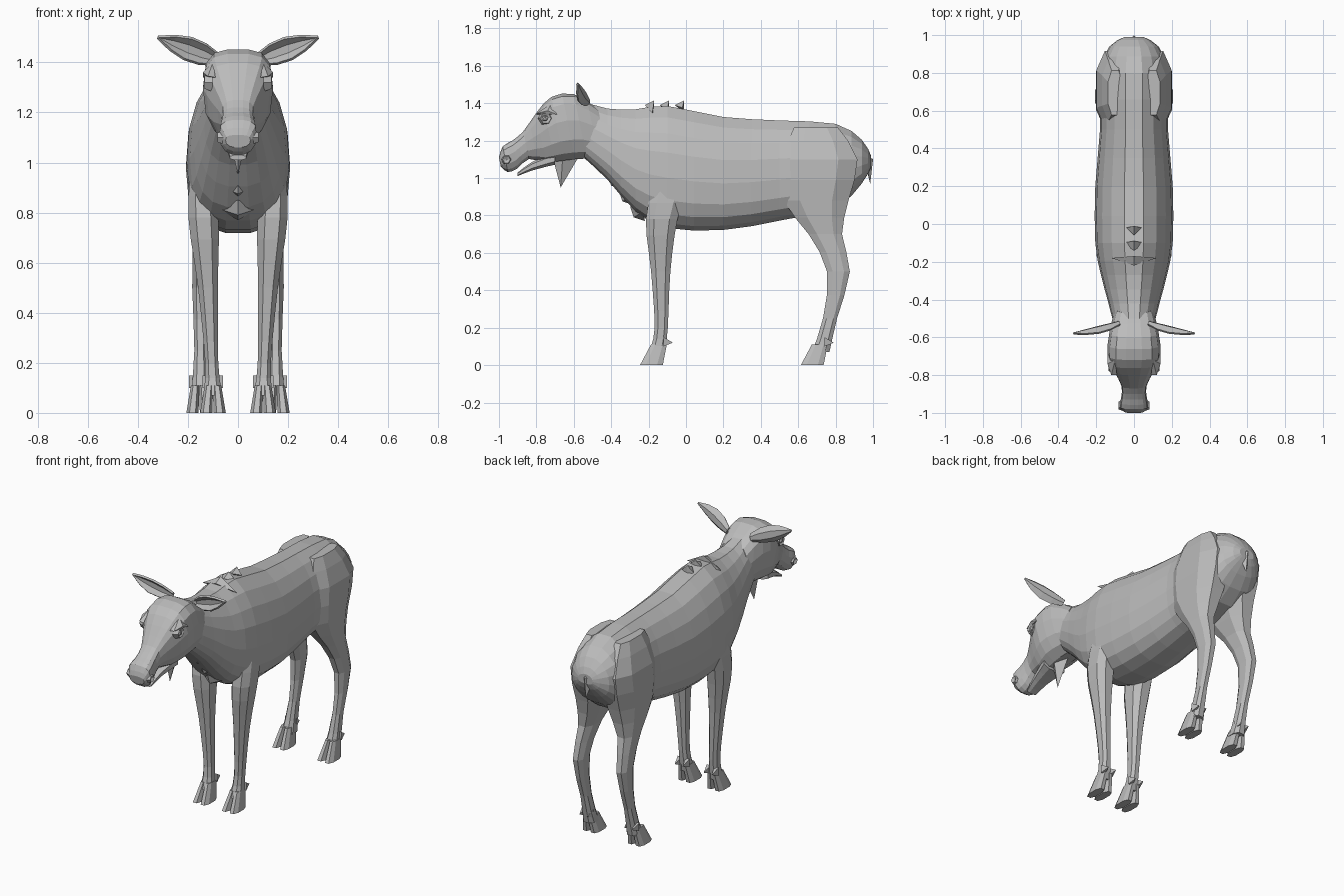
import bpy, bmesh, math
from mathutils import Vector

if "Cube" in bpy.data.objects:
    bpy.data.objects.remove(bpy.data.objects["Cube"], do_unlink=True)

grey = bpy.data.materials.new("plain_grey")
grey.use_nodes = True
grey.diffuse_color = (.5, .5, .5, 1)
grey.node_tree.nodes["Principled BSDF"].inputs["Base Color"].default_value = grey.diffuse_color


def finish(bm, name, paired=False):
    """Turn a bmesh into a flat shaded object, mirrored when it is one of a pair."""
    bmesh.ops.recalc_face_normals(bm, faces=bm.faces)
    mesh = bpy.data.meshes.new(name)
    bm.to_mesh(mesh)
    bm.free()
    mesh.materials.append(grey)
    obj = bpy.data.objects.new(name, mesh)
    bpy.context.scene.collection.objects.link(obj)
    if paired:
        obj.modifiers.new("mirror", 'MIRROR')
    return obj


def section(count, skew, squareness=.8):
    """Rounded outline of (width fraction, depth fraction); skew shifts the widest level."""
    def soften(value):
        return math.copysign(abs(value) ** squareness, value)
    angles = [math.tau * (i + .5) / count for i in range(count)]
    return [(soften(math.sin(a)), (.5 - soften(math.cos(a)) / 2) ** skew) for a in angles]


def smooth_keys(keys, steps):
    """Insert stations along a smooth curve through the key stations."""
    keys = [Vector(k) for k in keys]
    padded = [keys[0]] + keys + [keys[-1]]
    result = []
    for before, a, b, after in zip(padded, padded[1:], padded[2:], padded[3:]):
        tangent_a, tangent_b = (b - before) / 2, (after - a) / 2
        for step in range(steps):
            t = step / steps
            ease = t * t * (3 - 2 * t)
            result.append(a.lerp(b, ease) + tangent_a * t * (1 - t) ** 2
                          - tangent_b * t * t * (1 - t))
    return result + [keys[-1]]


def loft(name, keys, outline, place, steps=2, paired=False):
    """Skin rings of the outline, each put in space by the place function."""
    bm = bmesh.new()
    rings = [[bm.verts.new(place(u, t, *key)) for u, t in outline]
             for key in smooth_keys(keys, steps)]
    count = len(outline)
    for a, b in zip(rings, rings[1:]):
        for i in range(count):
            j = (i + 1) % count
            bm.faces.new((a[i], a[j], b[j], b[i]))
    bm.faces.new(rings[0])
    bm.faces.new(rings[-1])
    return finish(bm, name, paired)


def upright(u, t, y, top, bottom, half):
    return half * u, y, top + (bottom - top) * t


def tilted(u, t, y, top, bottom, half):
    return half * u, y + (top - bottom) * t * .2, top + (bottom - top) * t


def level(u, t, z, front, back, half, centre):
    return centre + half * u, front + (back - front) * t, z


def hull(name, points, paired=False):
    """Small faceted solid around a few points."""
    bm = bmesh.new()
    for point in points:
        bm.verts.new(point)
    bmesh.ops.convex_hull(bm, input=bm.verts)
    return finish(bm, name, paired)


def wedge(name, width, side, middle):
    """Solid between two side corners and some corners on the middle plane."""
    hull(name, [(width, *side), (-width, *side)] + [(0, *corner) for corner in middle])


def rim(name, centre, radius, rise):
    """Six-sided raised rim around a pit, facing sideways."""
    bm = bmesh.new()
    centre = Vector(centre)
    pit = bm.verts.new(centre)
    outer, ridge = [], []
    for i in range(6):
        a = math.tau * i / 6
        spoke = Vector((0, math.cos(a), math.sin(a))) * radius
        outer.append(bm.verts.new(centre + spoke - Vector((rise, 0, 0))))
        ridge.append(bm.verts.new(centre + spoke * .7 + Vector((rise, 0, 0))))
    for i in range(6):
        j = (i + 1) % 6
        bm.faces.new((outer[i], outer[j], ridge[j], ridge[i]))
        bm.faces.new((ridge[i], ridge[j], pit))
    finish(bm, name, True)


TRUNK = section(18, .75)
SKULL = section(14, 1.3)
LIMB = section(8, 1)

# Trunk and neck, from rump to nape: y, top, bottom, half width
loft("body", [
    (.99, 1.12, 1.06, .05), (.94, 1.21, .97, .13), (.8, 1.3, .84, .18), (.5, 1.32, .77, .18),
    (.2, 1.34, .72, .205), (-.1, 1.4, .73, .205), (-.27, 1.38, .82, .175),
    (-.42, 1.38, .99, .135), (-.56, 1.42, 1.12, .1)], TRUNK, upright)

# Head from nape to nose, and the lower jaw below the open mouth
loft("head", [
    (-.47, 1.37, 1.09, .1), (-.6, 1.45, 1.1, .13), (-.72, 1.435, 1.09, .14),
    (-.8, 1.35, 1.08, .105), (-.87, 1.25, 1.1, .066), (-.93, 1.2, 1.05, .068),
    (-.98, 1.17, 1.03, .075), (-1, 1.11, 1.06, .05)], SKULL, tilted)
loft("lower_jaw", [(-.7, 1.14, 1.07, .08), (-.82, 1.09, 1.04, .05), (-.9, 1.03, 1.01, .035)],
     LIMB, upright)

# Eyes set in rims under heavy brows, and nostrils
bm = bmesh.new()
bmesh.ops.create_icosphere(bm, subdivisions=1, radius=.022)
bmesh.ops.translate(bm, verts=bm.verts, vec=(.117, -.755, 1.32))
finish(bm, "eye", True)
rim("eyelid", (.118, -.75, 1.32), .042, .016)
hull("brow", [(.09, -.8, 1.34), (.12, -.8, 1.345), (.14, -.74, 1.36), (.14, -.69, 1.34),
              (.1, -.72, 1.4)], True)
rim("nostril", (.07, -.96, 1.1), .03, .012)

# Cupped leaf-shaped ears
bm = bmesh.new()
root, tip = Vector((.08, -.52, 1.41)), Vector((.32, -.58, 1.5))
rows = []
for step in range(5):
    t = step / 4
    half = .046 * math.sin(math.pi * (.15 + .83 * t))
    edge = Vector((-.35, 0, .94)) * half
    forward = Vector((0, -.6, 0)) * half
    spine = root.lerp(tip, t)
    rows.append([bm.verts.new(p) for p in (spine + edge + forward, spine + edge * .4,
                                           spine - edge * .4, spine - edge + forward)])
for a, b in zip(rows, rows[1:]):
    for i in range(3):
        bm.faces.new((a[i], a[i + 1], b[i + 1], b[i]))
ear = finish(bm, "ear", True)
thickness = ear.modifiers.new("thickness", 'SOLIDIFY')
thickness.thickness, thickness.offset = .012, 0

# Beard and tail
wedge("beard", .035, (-.66, 1.1), [(-.71, 1.1), (-.57, 1.12), (-.67, .95)])
wedge("tail", .04, (.96, 1.09), [(.94, 1.15), (1, 1.1), (.985, .97)])

# Stepped folds down the chest and over the withers
for i in range(3):
    y, z, width = -.4 + .06 * i, .96 - .085 * i, .06 + .015 * i
    wedge("chest_fold", width, (y + .05, z + .03),
          [(y - .02, z + .06), (y, z), (y + .06, z - .02)])
    y, width = -.17 + .08 * i, .12 / (i + 1)
    wedge("withers_fold", width, (y - .01, 1.39 - width * .35),
          [(y, 1.415), (y - .05, 1.39), (y, 1.35)])

# Legs, from shoulder and haunch to pastern: z, front, back, half width, centre
loft("front_leg", [
    (1, -.17, .03, .04, .15), (.78, -.22, -.04, .064, .138), (.5, -.19, -.08, .042, .12),
    (.2, -.17, -.095, .028, .105), (.07, -.2, -.11, .04, .1)], LIMB, level, 3, True)
loft("hind_leg", [
    (1.27, .57, .82, .04, .1), (1.1, .5, .93, .095, .11), (.88, .51, .88, .09, .11),
    (.7, .65, .84, .05, .135), (.5, .75, .88, .035, .15), (.25, .73, .81, .026, .15),
    (.07, .67, .77, .04, .15)], LIMB, level, 2, True)

# Cloven hooves and dewclaws
for label, x, y in [("front", .1, -.25), ("hind", .155, .61)]:
    for side in (-1, 1):
        toe = x + side * .027
        loft(label + "_toe", [(.11, y + .06, y + .15, .018, x + side * .016),
                              (0, y, y + .13, .026, toe)], LIMB, level, 2, True)
        hull(label + "_dewclaw", [(toe + dx, y + .13, z) for dx in (-.014, .014)
                                  for z in (.1, .15)] + [(toe, y + .18, .12)], True)
